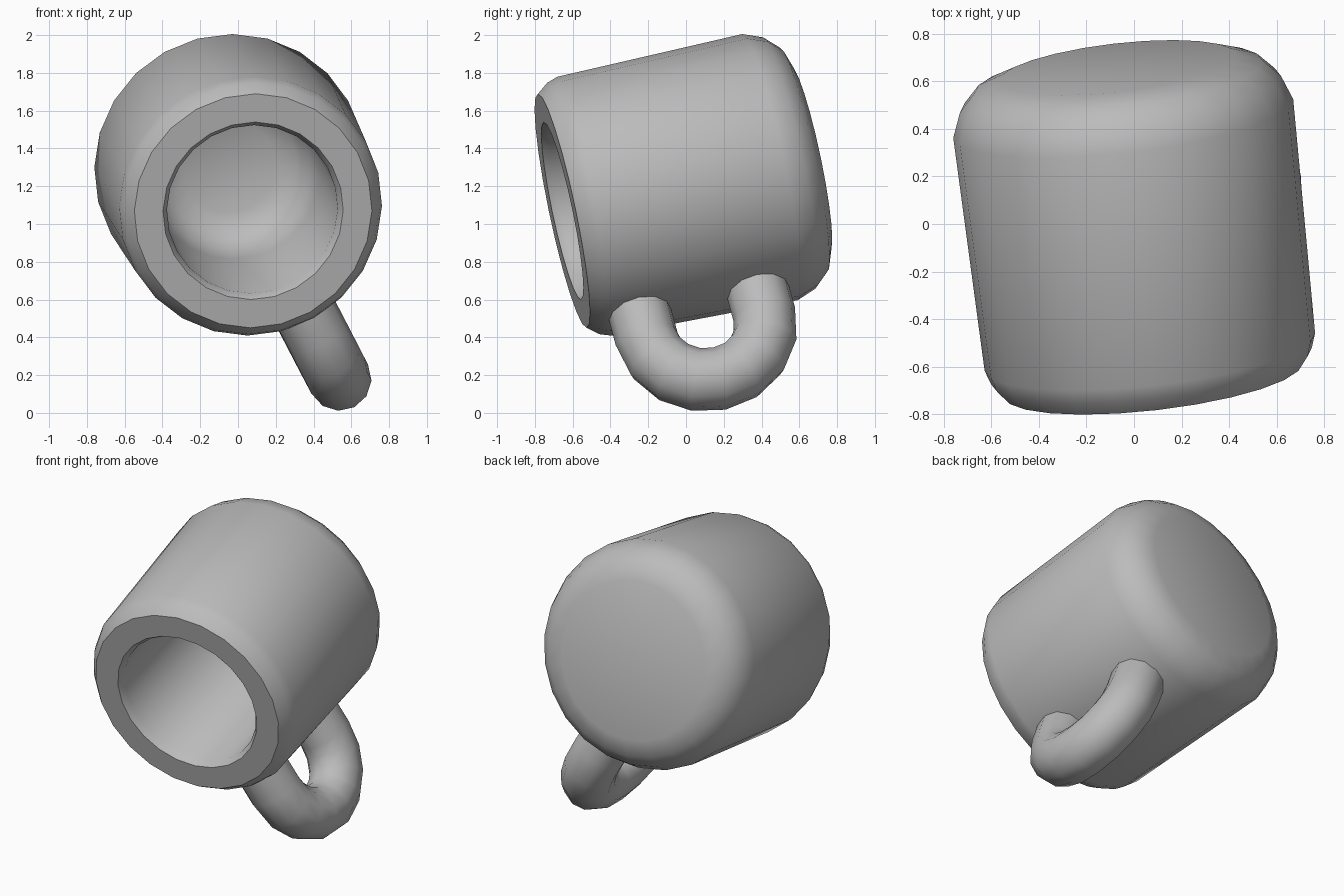
import bpy, bmesh, math
from mathutils import Vector

cube = bpy.data.objects.get("Cube")
if cube:
    bpy.data.objects.remove(cube, do_unlink=True)

# One plain grey glaze
grey = bpy.data.materials.new("grey_glaze")
grey.use_nodes = True
colour = (0.5, 0.5, 0.5, 1)
grey.diffuse_color = colour
grey.node_tree.nodes["Principled BSDF"].inputs["Base Color"].default_value = colour

# Tilted frame: mouth centre, axis towards the base, and handle direction
mouth = Vector((0.08, -0.655, 1.07))
axis = Vector((-0.114, 1, 0.21)).normalized()


def perpendicular(v):
    v = Vector(v)
    return (v - axis * v.dot(axis)).normalized()


up = perpendicular((0, 0, 1))
side = axis.cross(up)
out = perpendicular((0.45, 0.24, -0.87))
across = axis.cross(out)


def loft(name, rings, sides):
    """Skin a list of (centre, u, v, radius) circles and cap both ends."""
    bm = bmesh.new()
    loops = []
    for centre, u, v, r in rings:
        angles = [math.tau * i / sides for i in range(sides)]
        loops.append([bm.verts.new(centre + r * (u * math.cos(a) + v * math.sin(a)))
                      for a in angles])
    for a, b in zip(loops, loops[1:]):
        for i in range(sides):
            j = (i + 1) % sides
            bm.faces.new((a[i], a[j], b[j], b[i]))
    bm.faces.new(loops[0])
    bm.faces.new(loops[-1])
    bmesh.ops.recalc_face_normals(bm, faces=bm.faces)
    mesh = bpy.data.meshes.new(name)
    bm.to_mesh(mesh)
    bm.free()
    mesh.materials.append(grey)
    obj = bpy.data.objects.new(name, mesh)
    bpy.context.collection.objects.link(obj)
    bpy.ops.object.select_all(action='DESELECT')
    obj.select_set(True)
    bpy.context.view_layer.objects.active = obj
    bpy.ops.object.shade_smooth_by_angle(angle=math.radians(40))
    return obj


# Mug body: (depth along axis, radius) from outer base, round the rim, to inner floor
profile = [(1.35, 0.5), (1.31, 0.61), (1.235, 0.68), (1.13, 0.72),
           (0.12, 0.70), (0.06, 0.68), (0, 0.633),
           (0, 0.48), (0.04, 0.455),
           (0.9, 0.45), (1.02, 0.42), (1.1, 0.36), (1.15, 0.25)]
loft("mug_body", [(mouth + axis * t, up, side, r) for t, r in profile], 24)

# Handle: half-circle bend with two straight legs sunk into the wall
bend, tube, middle, reach = 0.32, 0.168, 0.577, 0.845
hub = mouth + axis * middle + out * reach
rings = []
for k in range(9):
    a = math.pi * k / 8
    radial = out * math.sin(a) - axis * math.cos(a)
    rings.append((hub + radial * bend, radial, across, tube))
for end, sign in ((0, -1), (-1, 1)):
    centre, u, v, r = rings[end]
    leg = (centre - out * (reach - 0.6), u, v, r)
    rings.insert(0 if sign < 0 else len(rings), leg)
loft("handle", rings, 12)
